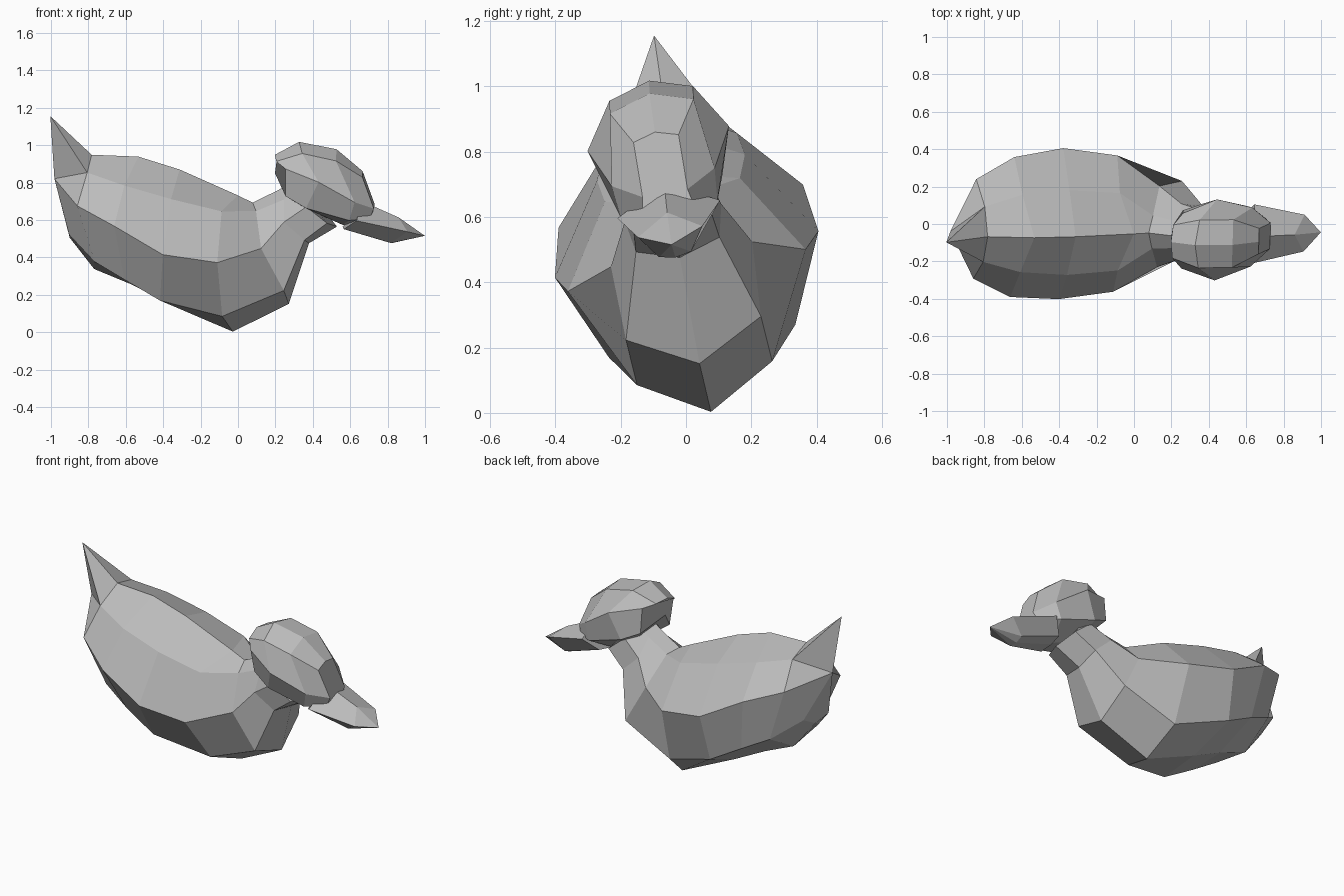
import bpy
import bmesh
from math import radians
from mathutils import Matrix, Vector

default_cube = bpy.data.objects.get("Cube")
if default_cube:
    bpy.data.objects.remove(default_cube, do_unlink=True)

# One plain grey for the whole bird
grey = bpy.data.materials.new("plain grey")
grey.use_nodes = True
grey.diffuse_color = (0.5, 0.5, 0.5, 1)
grey.node_tree.nodes["Principled BSDF"].inputs["Base Color"].default_value = grey.diffuse_color

# The symmetric bird lies tipped on its keel, slightly turned
tilt = Matrix.Rotation(radians(-1.7), 4, "Z") @ Matrix.Rotation(radians(10), 4, "X")
pose = Matrix.Translation(tilt @ Vector((0, 0.075, 0))) @ tilt


def add_face(bm, cache, points, side):
    """Add a face on one side, sharing corners and skipping collapsed ones."""
    corners = []
    for x, width, height in points:
        key = (x, side * width, height)
        if key not in cache:
            cache[key] = bm.verts.new(key)
        if cache[key] not in corners:
            corners.append(cache[key])
    if len(corners) > 2 and not bm.faces.get(corners):
        bm.faces.new(corners)


def finish(name, bm):
    """Turn the finished shell into a flat shaded, posed object."""
    bmesh.ops.recalc_face_normals(bm, faces=bm.faces)
    mesh = bpy.data.meshes.new(name)
    bm.to_mesh(mesh)
    bm.free()
    mesh.transform(pose)
    mesh.materials.append(grey)
    part = bpy.data.objects.new(name, mesh)
    bpy.context.collection.objects.link(part)
    return part


def loft(name, rails):
    """Skin neighbouring rails (x, half width, height), mirror, cap both ends."""
    bm, cache = bmesh.new(), {}
    for side in (-1, 1):
        for upper, lower in zip(rails, rails[1:]):
            for i in range(len(upper) - 1):
                quad = (upper[i], upper[i + 1], lower[i + 1], lower[i])
                add_face(bm, cache, quad, side)
    for end in (0, -1):
        half = [rail[end] for rail in rails]
        other = [(x, -width, height) for x, width, height in reversed(half)]
        add_face(bm, cache, half + other, 1)
    return finish(name, bm)


# Body and neck: rails run from the rump to inside the head
rump = (-.98, 0, .82)
back_ridge = [rump, (-.78, 0, .95), (-.53, 0, .94), (-.31, 0, .87),
              (0, 0, .73), (.08, 0, .69), (.22, 0, .76), (.32, 0, .82)]
shoulder = [rump, (-.8, .15, .88), (-.6, .21, .82), (-.35, .23, .75),
            (-.08, .21, .68), (.1, .09, .66), (.25, .07, .72), (.34, .08, .78)]
flank = [rump, (-.85, .27, .72), (-.65, .38, .63), (-.39, .41, .48),
         (-.1, .37, .43), (.13, .22, .48), (.25, .15, .61), (.37, .13, .69)]
chine = [(-.9, .12, .54), (-.76, .23, .41), (-.6, .27, .32), (-.41, .29, .21),
         (-.08, .21, .11), (.25, .21, .25), (.36, .13, .51), (.48, .12, .6)]
keel = [(-.9, 0, .5), (-.77, 0, .33), (-.58, 0, .25), (-.38, 0, .15),
        (-.03, 0, -.01), (.27, 0, .14), (.38, 0, .47), (.53, 0, .56)]
loft("body_and_neck", [back_ridge, shoulder, flank, chine, keel])

# Head: rails run from nape to brow
crown = [(.2, 0, .95), (.33, 0, 1.02), (.53, 0, .98), (.67, 0, .86)]
temple = [(.21, .09, .93), (.35, .13, .98), (.53, .13, .94), (.67, .07, .84)]
cheek = [(.26, .15, .9), (.44, .22, .84), (.63, .16, .72), (.73, .07, .67)]
jaw = [(.26, .14, .75), (.37, .17, .69), (.6, .15, .62), (.71, .08, .62)]
throat = [(.2, 0, .85), (.36, 0, .66), (.56, 0, .57), (.7, 0, .57)]
loft("head", [crown, temple, cheek, jaw, throat])

# Bill: wide, flattened and pointed
tip = (1, 0, .51)
bill_top = [(.66, 0, .7), (.86, 0, .61), tip]
bill_edge = [(.64, .16, .62), (.91, .1, .55), tip]
bill_under = [(.57, .08, .56), (.82, .05, .48), tip]
bill_centre = [(.56, 0, .56), (.82, 0, .47), tip]
loft("bill", [bill_top, bill_edge, bill_under, bill_centre])

# Tail: upright pyramid standing on the rear of the back
tail = bmesh.new()
corners = {}
tail_tip = (-1, 0, 1.16)
for side in (-1, 1):
    for start, end in ((back_ridge[1], shoulder[1]), (shoulder[1], rump)):
        add_face(tail, corners, (tail_tip, start, end), side)
    add_face(tail, corners, (back_ridge[1], shoulder[1], rump), side)
finish("tail", tail)
